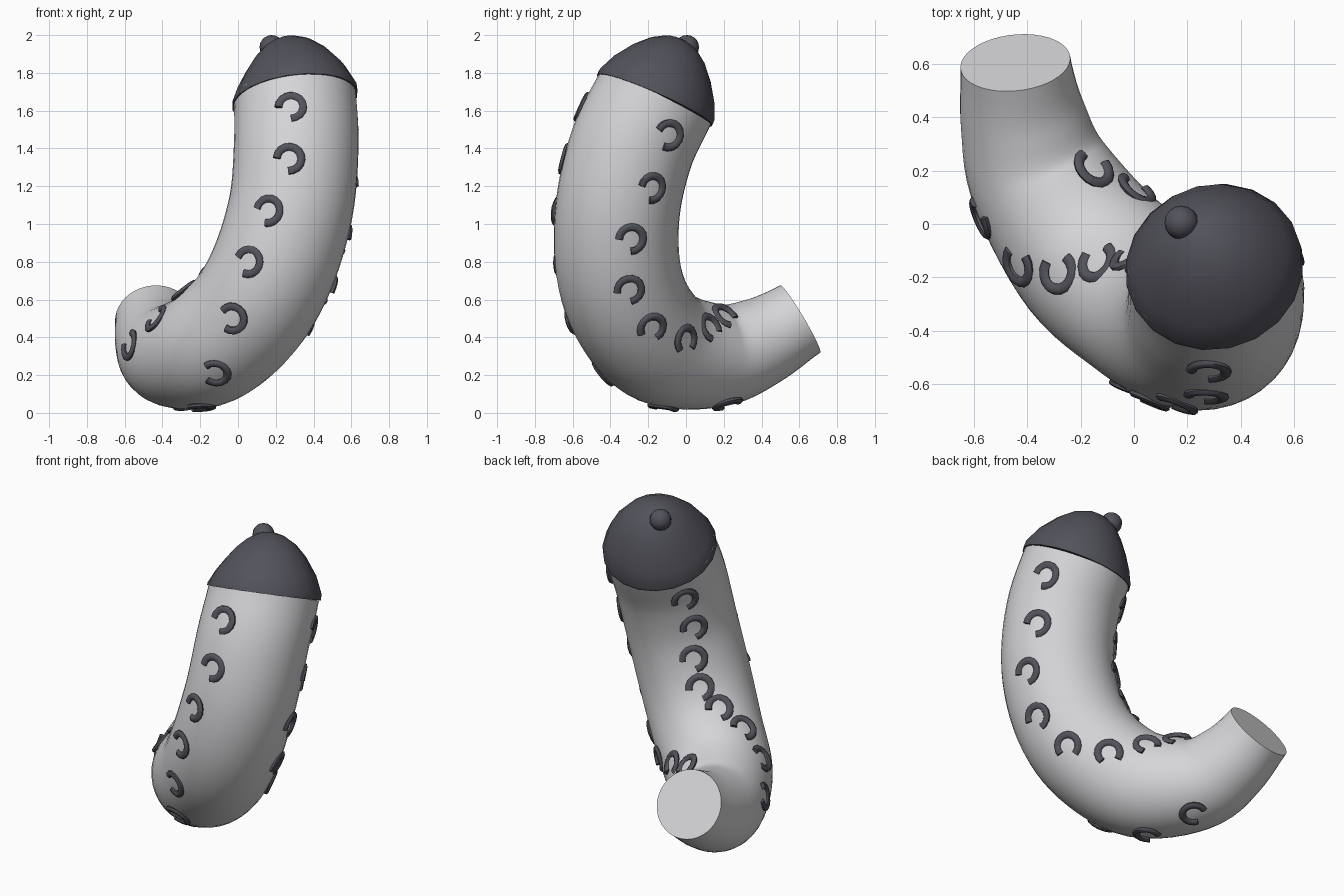
import bpy, bmesh, math
from mathutils import Vector
from mathutils.bvhtree import BVHTree

cube = bpy.data.objects.get("Cube")
if cube:
    bpy.data.objects.remove(cube)


def material(name, color):
    m = bpy.data.materials.new(name)
    m.use_nodes = True
    m.diffuse_color = (*color, 1)
    m.node_tree.nodes["Principled BSDF"].inputs["Base Color"].default_value = (*color, 1)
    return m


LIGHT = material("pale grey", (0.67, 0.66, 0.68))
DARK = material("charcoal", (0.085, 0.085, 0.105))


def sweep(path, radii, sides):
    """Closed tube along a path, with parallel-transported sections."""
    bm = bmesh.new()
    rings, side = [], None
    for i, p in enumerate(path):
        t = (path[min(i + 1, len(path) - 1)] - path[max(i - 1, 0)]).normalized()
        side = t.orthogonal() if side is None else side - t * side.dot(t)
        side.normalize()
        up = t.cross(side)
        angles = [math.tau * k / sides for k in range(sides)]
        rings.append([bm.verts.new(p + (side * math.cos(a) + up * math.sin(a)) * radii[i])
                      for a in angles])
    for a, b in zip(rings, rings[1:]):
        for k in range(sides):
            j = (k + 1) % sides
            bm.faces.new((a[k], a[j], b[j], b[k]))
    bm.faces.new(rings[0])
    bm.faces.new(rings[-1])
    bmesh.ops.recalc_face_normals(bm, faces=bm.faces)
    return bm


def finish(bm, name, mat, angle=50):
    me = bpy.data.meshes.new(name)
    bm.to_mesh(me)
    ob = bpy.data.objects.new(name, me)
    bpy.context.collection.objects.link(ob)
    me.materials.append(mat)
    bpy.ops.object.select_all(action='DESELECT')
    ob.select_set(True)
    bpy.context.view_layer.objects.active = ob
    bpy.ops.object.shade_smooth_by_angle(angle=math.radians(angle))


# Curved body: centre points with radius, from the cap down to the cut end
top_axis = Vector((-0.12, 0.4, 0.9)).normalized()
end_axis = Vector((-0.08, 0.86, 0.51)).normalized()
knots = [(0.30, -0.16, 1.67, 0.325), (0.308, -0.285, 1.41, 0.33),
         (0.28, -0.36, 1.09, 0.33), (0.185, -0.36, 0.77, 0.33),
         (0.045, -0.28, 0.525, 0.325), (-0.155, -0.115, 0.35, 0.315),
         (-0.345, 0.165, 0.305, 0.275), (-0.415, 0.39, 0.375, 0.238),
         (-0.445, 0.605, 0.497, 0.207)]
knots = [Vector(k) for k in knots]
before = knots[0] + (top_axis * 0.28).to_4d() - Vector((0, 0, 0, 1))
after = knots[-1] + (end_axis * 0.24).to_4d() - Vector((0, 0, 0, 1))
pts = [before] + knots + [after]
STEPS = 6
samples = []
for a, b, c, d in zip(pts, pts[1:], pts[2:], pts[3:]):
    for s in range(STEPS):
        t = s / STEPS
        samples.append(0.5 * (2 * b + (c - a) * t + (2 * a - 5 * b + 4 * c - d) * t * t
                              + (3 * b - a - 3 * c + d) * t ** 3))
samples.append(knots[-1])
centres = [s.to_3d() for s in samples]
body = sweep(centres, [s.w for s in samples], 40)
surface = BVHTree.FromBMesh(body)
finish(body, "body", LIGHT)

# Cap: dome leaning towards its round tip, with a small overhanging rim
base = knots[0].to_3d()
profile = [(-0.015, 0.336), (0.01, 0.336), (0.10, 0.295), (0.19, 0.232),
           (0.25, 0.175), (0.295, 0.11), (0.318, 0.05), (0.325, 0.01)]
lean = Vector((-0.5, 0.1, 0))
cap = sweep([base + top_axis * h + lean * h * h for h, r in profile],
            [r for h, r in profile], 20)
finish(cap, "cap", DARK)
tip = bmesh.new()
bmesh.ops.create_uvsphere(tip, u_segments=16, v_segments=10, radius=0.064)
bmesh.ops.translate(tip, verts=tip.verts, vec=(0.178, 0.005, 1.936))
finish(tip, "cap_tip", DARK)


def mark(name, toward, right, u, v):
    """Flattened three-quarter ring laid on the body where a ray meets it."""
    toward, right = Vector(toward).normalized(), Vector(right)
    start = right * u + toward.cross(right) * v + toward * 4
    hit, n, _, _ = surface.ray_cast(start, -toward)
    if hit is None:
        hit, n, _, _ = surface.find_nearest(start - toward * 4)
    i = min(range(1, len(centres) - 1), key=lambda k: (centres[k] - hit).length)
    up = centres[i - 1] - centres[i + 1]
    up = (up - n * up.dot(n)).normalized()
    across = up.cross(n)
    arc = [math.radians(-90 + 270 * k / 12) for k in range(13)]
    path = [hit + (across * math.cos(a) + up * math.sin(a)) * 0.066 for a in arc]
    ring = sweep(path, [0.021] * len(path), 8)
    for vert in ring.verts:
        vert.co -= n * n.dot(vert.co - hit) * 0.3
    finish(ring, name, DARK)


FRONT = ((0, -1, 0), (1, 0, 0))
SIDE = ((1, 0, 0), (0, 1, 0))
ABOVE = ((0, 0, 1), (1, 0, 0))
BELOW = ((0, 0, -1), (1, 0, 0))
BACK = ((-0.52, 0.69, 0.5), (-0.8, -0.6, 0))

# Three rows of curled marks running along the body
rows = {
    "front_mark": [
        (FRONT, [(0.28, 1.62), (0.27, 1.345), (0.16, 1.07), (0.055, 0.80),
                 (-0.03, 0.50), (-0.12, 0.21)]),
        (BELOW, [(-0.2, 0.12), (-0.27, -0.22)])],
    "side_mark": [
        (SIDE, [(-0.09, 1.47), (-0.18, 1.19), (-0.29, 0.92), (-0.30, 0.65),
                (-0.18, 0.45), (0.0, 0.385), (0.13, 0.45)]),
        (ABOVE, [(-0.15, 0.21)])],
    "back_mark": [
        (BACK, [(-0.005, 1.275), (0.05, 1.125), (0.048, 0.95), (0.085, 0.785),
                (0.195, 0.665)]),
        (ABOVE, [(-0.285, -0.18)]),
        (FRONT, [(-0.435, 0.5), (-0.575, 0.36)])],
}
for name, groups in rows.items():
    for view, spots in groups:
        for u, v in spots:
            mark(name, *view, u, v)
